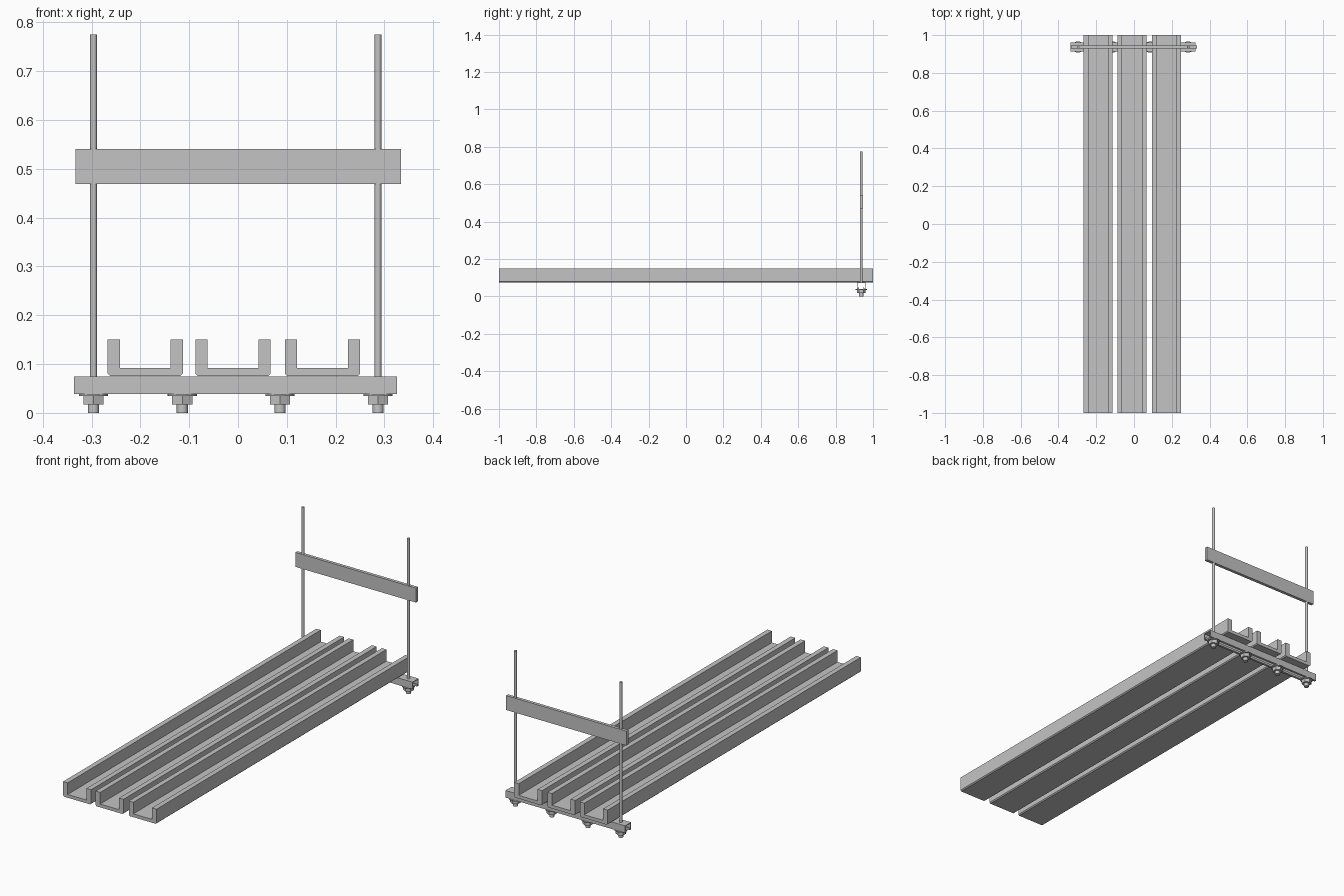
import bpy, bmesh, math
from mathutils import Matrix

cube = bpy.data.objects.get("Cube")
if cube:
    bpy.data.objects.remove(cube, do_unlink=True)

steel = bpy.data.materials.new("steel_grey")
steel.use_nodes = True
GREY = (0.55, 0.55, 0.55, 1)
steel.diffuse_color = GREY
steel.node_tree.nodes["Principled BSDF"].inputs["Base Color"].default_value = GREY

HANGER_Y = 0.937


def finish(name, bm, smooth=False):
    bmesh.ops.recalc_face_normals(bm, faces=bm.faces)
    mesh = bpy.data.meshes.new(name)
    bm.to_mesh(mesh)
    bm.free()
    mesh.materials.append(steel)
    obj = bpy.data.objects.new(name, mesh)
    bpy.context.collection.objects.link(obj)
    if smooth:
        bpy.ops.object.select_all(action='DESELECT')
        obj.select_set(True)
        bpy.context.view_layer.objects.active = obj
        bpy.ops.object.shade_smooth_by_angle(angle=math.radians(40))
    return obj


def extrude_profile(name, half, place, start, end):
    """Mirror half a section, then extrude it from start to end."""
    outline = half + [(-u, v) for u, v in reversed(half)]
    bm = bmesh.new()
    a = [bm.verts.new(place(u, v, start)) for u, v in outline]
    b = [bm.verts.new(place(u, v, end)) for u, v in outline]
    bm.faces.new(a)
    bm.faces.new(b[::-1])
    for i in range(len(a)):
        j = (i + 1) % len(a)
        bm.faces.new((a[i], a[j], b[j], b[i]))
    return finish(name, bm)


def cylinder(name, x, radius, z0, z1, sides=24):
    bm = bmesh.new()
    bmesh.ops.create_cone(bm, cap_ends=True, segments=sides, radius1=radius,
                          radius2=radius, depth=z1 - z0,
                          matrix=Matrix.Translation((x, HANGER_Y, (z0 + z1) / 2)))
    return finish(name, bm, smooth=sides > 6)


# Three long upright U channels with chamfered bottom corners
HALF, WALL, BASE, FLOOR, RIM, CUT = 0.077, 0.025, 0.0755, 0.092, 0.15, 0.005
tray = [(HALF - CUT, BASE), (HALF, BASE + CUT), (HALF, RIM),
        (HALF - WALL, RIM), (HALF - WALL, FLOOR)]
for side, cx in (("right", -0.19), ("middle", -0.0105), ("left", 0.173)):
    extrude_profile(side + "_channel", tray,
                    lambda u, v, t, cx=cx: (cx + u, t, v), -1, 1)

# Lipped strut below the channels, open underneath
W, T, LOW, TOP, SLOT, LIP = 0.0235, 0.003, 0.039, 0.0745, 0.012, 0.011
strut = [(W, TOP), (W, LOW), (SLOT, LOW), (SLOT, LOW + LIP),
         (SLOT + T, LOW + LIP), (SLOT + T, LOW + T), (W - T, LOW + T),
         (W - T, TOP - T)]
extrude_profile("support_strut", strut,
                lambda u, v, t: (t, HANGER_Y + u, v), -0.336, 0.326)

# Flat bar across the hanger rods
extrude_profile("cross_bar", [(0.008, 0.469), (0.008, 0.541)],
                lambda u, v, t: (t, HANGER_Y + u, v), -0.333, 0.334)

# Two hanger rods
for side, x in (("right", -0.296), ("left", 0.287)):
    cylinder(side + "_hanger_rod", x, 0.007, 0.072, 0.775)

# Washer, hex nut and bolt end at each fixing
for i, x in enumerate((-0.296, -0.114, 0.086, 0.287), 1):
    cylinder(f"washer_{i}", x, 0.03, 0.035, 0.039)
    cylinder(f"hex_nut_{i}", x, 0.024, 0.017, 0.035, sides=6)
    cylinder(f"bolt_end_{i}", x, 0.0115, 0, 0.0385)
